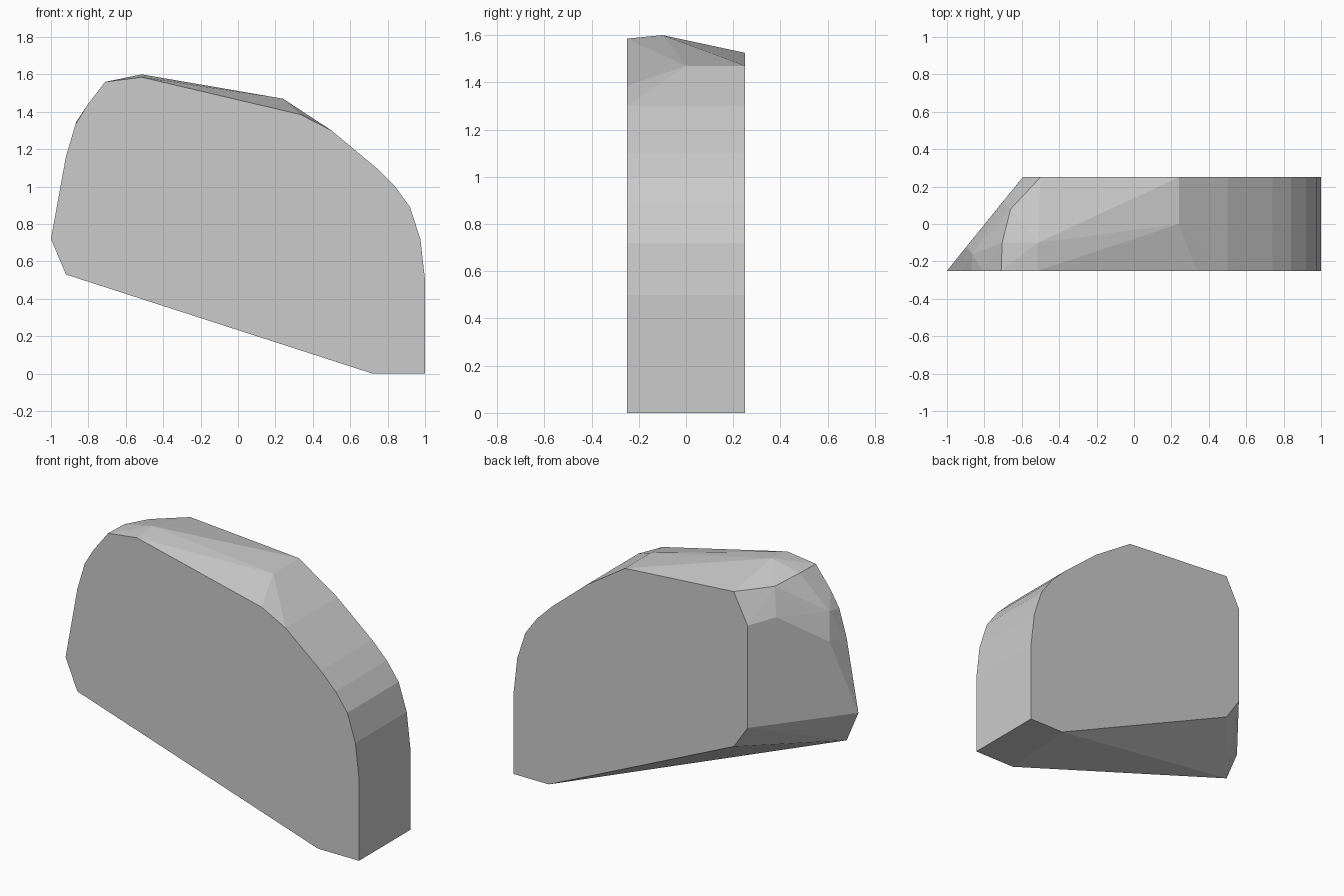
import bpy, bmesh

if "Cube" in bpy.data.objects:
    bpy.data.objects.remove(bpy.data.objects["Cube"])

DEPTH = 0.25

# shoulder profile (x, z) shared by the front and back faces
shoulder = [(1, 0), (1, 0.5), (0.975, 0.72), (0.92, 0.89),
            (0.84, 1.0), (0.74, 1.1), (0.5, 1.3)]

# rest of the front outline
front = [(0.335, 1.385), (-0.515, 1.585), (-0.71, 1.56), (-0.81, 1.43),
         (-0.87, 1.33), (-0.92, 1.16), (-1, 0.72), (-0.92, 0.53), (0.72, 0)]

# rest of the shorter back outline
back = [(0.24, 1.47), (-0.5, 1.525), (-0.595, 1.34), (-0.595, 0.71),
        (-0.5, 0.57), (0.76, 0)]

# corners of the chipped facets between the two faces
chips = [(0.24, 0, 1.47), (-0.515, -0.1, 1.6), (-0.705, -0.1, 1.56),
         (-0.66, 0.08, 1.535), (-0.70, 0.12, 1.37),
         (-0.865, -0.16, 1.345), (-0.895, -0.12, 1.18)]

points = [(x, -DEPTH, z) for x, z in shoulder + front]
points += [(x, DEPTH, z) for x, z in shoulder + back]
points += chips

# wrap the stone in flat facets
bm = bmesh.new()
for p in points:
    bm.verts.new(p)
bmesh.ops.convex_hull(bm, input=bm.verts[:])
bmesh.ops.delete(bm, geom=[v for v in bm.verts if not v.link_faces], context='VERTS')
bmesh.ops.dissolve_limit(bm, angle_limit=0.01, verts=bm.verts[:], edges=bm.edges[:])
bmesh.ops.recalc_face_normals(bm, faces=bm.faces[:])

mesh = bpy.data.meshes.new("stone_slab")
bm.to_mesh(mesh)
bm.free()
bpy.context.collection.objects.link(bpy.data.objects.new("stone_slab", mesh))
